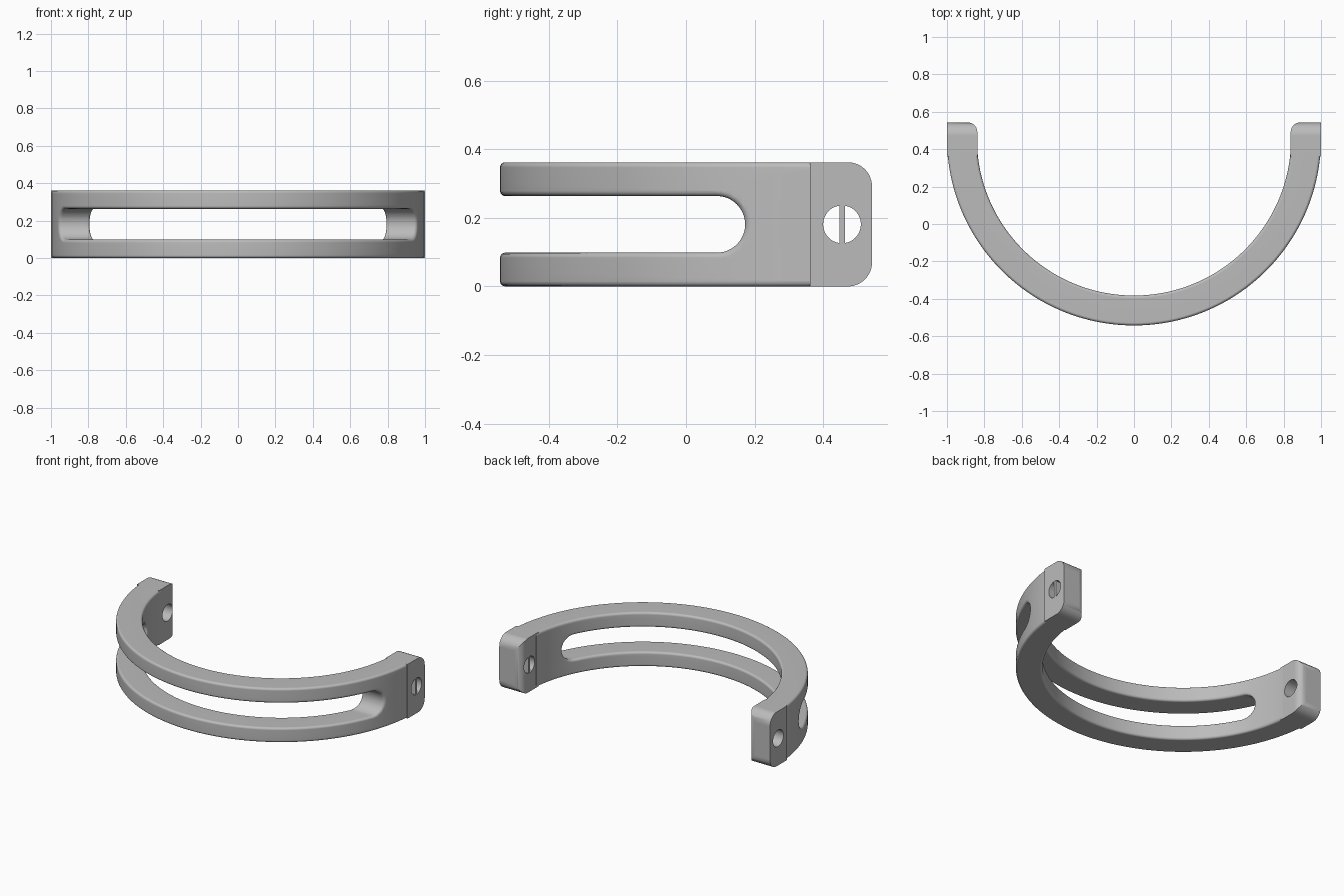
import bpy, bmesh, math
from mathutils import Vector

if "Cube" in bpy.data.objects:
    bpy.data.objects.remove(bpy.data.objects["Cube"])

CY, R_IN, R_OUT, H = 0.4575, 0.84, 1.0, 0.362    # arc centre, radii, height
ZC, Y_END = H / 2, 0.5425
SLOT_R, SLOT_Y = 0.0825, 0.09                    # slot end radius and centre
FILLET = 0.015

grey = bpy.data.materials.new("satin grey")
grey.diffuse_color = (0.5, 0.5, 0.5, 1)
grey.use_nodes = True
grey.node_tree.nodes["Principled BSDF"].inputs["Base Color"].default_value = grey.diffuse_color


def finish(name, bm, angle=40):
    bmesh.ops.recalc_face_normals(bm, faces=bm.faces)
    me = bpy.data.meshes.new(name)
    bm.to_mesh(me)
    bm.free()
    me.materials.append(grey)
    ob = bpy.data.objects.new(name, me)
    bpy.context.collection.objects.link(ob)
    return ob


def smooth(ob):
    bpy.ops.object.select_all(action='DESELECT')
    ob.select_set(True)
    bpy.context.view_layer.objects.active = ob
    bpy.ops.object.shade_smooth_by_angle(angle=math.radians(35))
    m = ob.modifiers.new("even shading", 'WEIGHTED_NORMAL')
    m.keep_sharp = True


# Slotted arc: drawn flat as (angle, z) layers with filleted rims, then bent
def slot_outline(d):
    right = []
    n = 24
    for i in range(n + 1):
        a = -math.pi / 2 + math.pi * i / n
        y = SLOT_Y + (SLOT_R + d) * math.cos(a)
        right.append((math.acos(CY - y), ZC + (SLOT_R + d) * math.sin(a)))
    return right + [(-u, z) for u, z in reversed(right)]


def plate_outline(d):
    e = math.acos(CY - 0.385)
    return [(-e, d), (e, d), (e, H - d), (-e, H - d)]


steps = [math.radians(a) for a in (0, 22.5, 45, 67.5, 90)]
inner = [(FILLET * (1 - math.sin(t)), R_IN + FILLET * (1 - math.cos(t))) for t in steps]
layers = inner + [(d, R_IN + R_OUT - r) for d, r in reversed(inner)]

bm = bmesh.new()
for outline in (plate_outline, slot_outline):
    rings = [[bm.verts.new((u, z, r)) for u, z in outline(d)] for d, r in layers]
    for a, b in zip(rings, rings[1:]):
        for i in range(len(a)):
            j = (i + 1) % len(a)
            bm.faces.new((a[i], a[j], b[j], b[i]))
for cap_r in (R_IN, R_OUT):
    rim = [e for e in bm.edges if e.is_boundary
           and all(abs(v.co.z - cap_r) < 1e-5 for v in e.verts)]
    bmesh.ops.triangle_fill(bm, edges=rim, use_beauty=True)
for i in range(-48, 49):
    bmesh.ops.bisect_plane(bm, geom=bm.verts[:] + bm.edges[:] + bm.faces[:], dist=1e-5,
                           plane_co=(i * 1.49 / 48, 0, 0), plane_no=(1, 0, 0))
for v in bm.verts:
    u, z, r = v.co
    phi = abs(u)
    # near the ends the slot runs straight along x instead of radially
    k = min(1, max(0, (phi - 0.7) / 0.42))
    k = k * k * (3 - 2 * k)
    theta = phi + k * (math.acos(min(1, math.cos(phi) / r)) - phi)
    theta = math.copysign(theta, u)
    v.co = Vector((r * math.sin(theta), CY - r * math.cos(theta), z))
smooth(finish("slotted_arc", bm))


# End blocks: rounded side profile, rounded inner corner, pin hole
def prism(name, pts, direction):
    bm = bmesh.new()
    f = bm.faces.new([bm.verts.new(p) for p in pts])
    ext = bmesh.ops.extrude_face_region(bm, geom=[f])
    bmesh.ops.translate(bm, vec=direction,
                        verts=[g for g in ext['geom'] if isinstance(g, bmesh.types.BMVert)])
    return finish(name, bm)


def arc(cx, cy, r, a0, a1, n):
    return [(cx + r * math.cos(math.radians(a0 + (a1 - a0) * i / n)),
             cy + r * math.sin(math.radians(a0 + (a1 - a0) * i / n))) for i in range(n + 1)]


def cut(ob, tool, op):
    bpy.context.view_layer.objects.active = ob
    m = ob.modifiers.new("cut", 'BOOLEAN')
    m.object, m.operation, m.solver = tool, op, 'EXACT'
    bpy.ops.object.modifier_apply(modifier=m.name)
    bpy.data.objects.remove(tool)


X0, Y0, RZ, RX = 0.838, 0.362, 0.07, 0.05
side = ([(Y0, 0)] + arc(Y_END - RZ, RZ, RZ, -90, 0, 12)
        + arc(Y_END - RZ, H - RZ, RZ, 0, 90, 12) + [(Y0, H)])
plan = [(1.1, Y0 - 0.1), (1.1, Y_END + 0.1), (X0 + RX, Y_END + 0.1)]
plan = [(1.1, Y0 - 0.1), (1.1, Y_END)] + arc(X0 + RX, Y_END - RX, RX, 90, 180, 10) + [(X0, Y0 - 0.1)]
hole = arc(0.455, ZC, 0.055, 0, 352.5, 47)

for s, label in ((1, "right"), (-1, "left")):
    block = prism(label + "_end_block", [(s * (X0 - 0.05), y, z) for y, z in side],
                  (s * (1.05 - X0), 0, 0))
    cut(block, prism("corner_tool", [(s * x, y, -0.1) for x, y in plan], (0, 0, 0.6)), 'INTERSECT')
    cut(block, prism("hole_tool", [(s * 0.7, y, z) for y, z in hole], (s * 0.5, 0, 0)), 'DIFFERENCE')
    smooth(block)

# Thin web across the right hole only
prism("hole_web", [(X0 + 0.002, 0.447, ZC - 0.056), (X0 + 0.002, 0.463, ZC - 0.056),
                   (X0 + 0.002, 0.463, ZC + 0.056), (X0 + 0.002, 0.447, ZC + 0.056)],
      (0.998 - X0 - 0.002, 0, 0))
